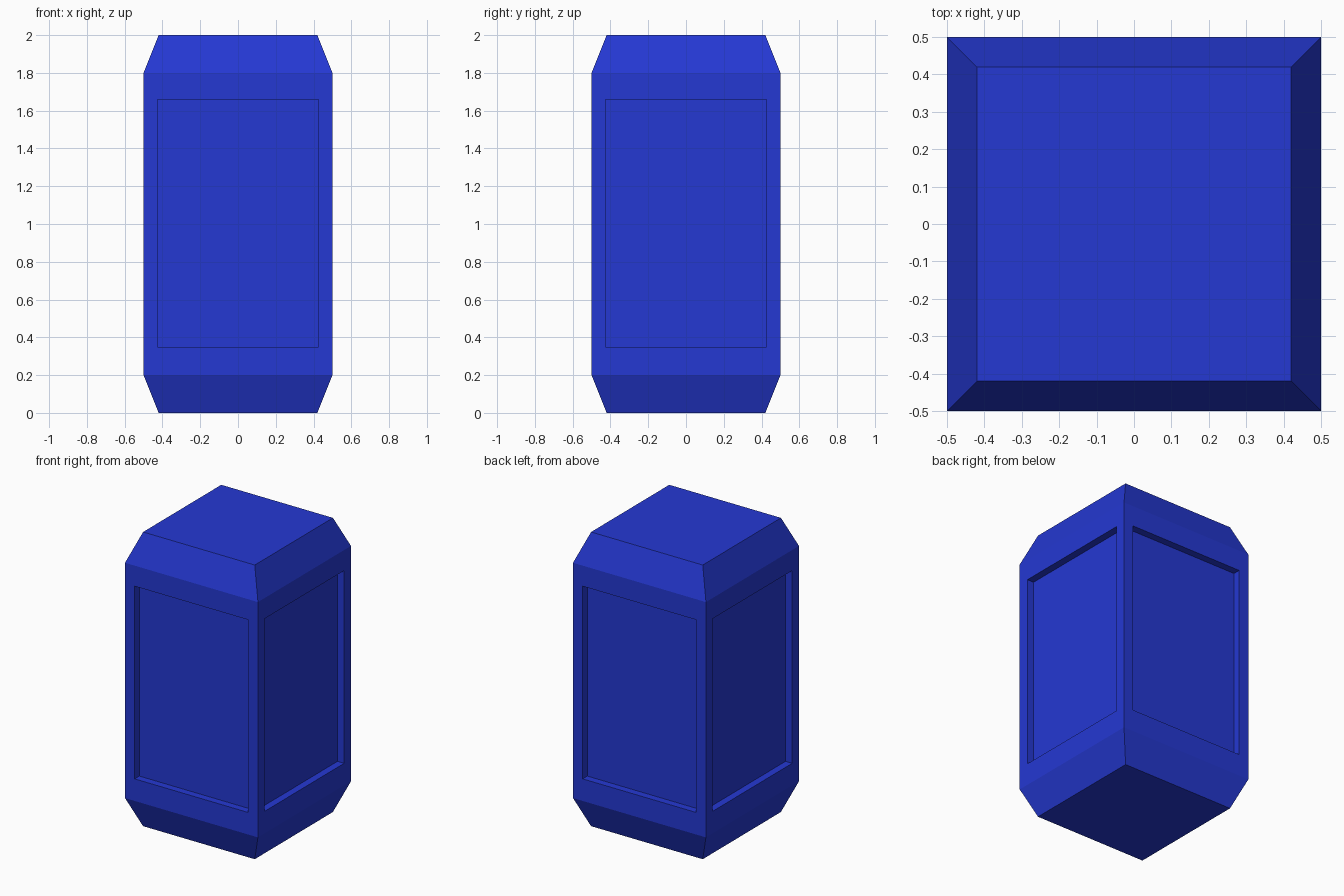
import bpy, bmesh

if "Cube" in bpy.data.objects:
    bpy.data.objects.remove(bpy.data.objects["Cube"])

# Single blue colour
blue = bpy.data.materials.new("blue")
blue.diffuse_color = (0.018, 0.04, 0.65, 1.0)
blue.use_nodes = True
blue.node_tree.nodes["Principled BSDF"].inputs["Base Color"].default_value = blue.diffuse_color

HALF, CAP, BEVEL, HEIGHT = 0.5, 0.42, 0.2, 2.0
PANEL_W, PANEL_LOW, PANEL_HIGH, DEPTH = 0.427, 0.35, 1.66, 0.05

bm = bmesh.new()


def ring(half, z):
    corners = ((-1, -1), (1, -1), (1, 1), (-1, 1))
    return [bm.verts.new((x * half, y * half, z)) for x, y in corners]


def bridge(a, b):
    n = len(a)
    return [bm.faces.new((a[i], a[(i + 1) % n], b[(i + 1) % n], b[i])) for i in range(n)]


# Square column with tapered ends
rings = [ring(CAP, 0), ring(HALF, BEVEL), ring(HALF, HEIGHT - BEVEL), ring(CAP, HEIGHT)]
bm.faces.new(rings[0][::-1])
bm.faces.new(rings[-1])
bridge(rings[0], rings[1])
sides = bridge(rings[1], rings[2])
bridge(rings[2], rings[3])

# Recessed panel in each side
for side in sides:
    outer = list(side.verts)
    normal = side.normal.copy() if side.normal.length else None
    side.normal_update()
    normal = side.normal.copy()
    bm.faces.remove(side)
    rim = []
    for v in outer:
        co = v.co.copy()
        across = co - normal * co.dot(normal)
        across.z = 0
        p = normal * HALF + across * (PANEL_W / HALF)
        p.z = PANEL_LOW if co.z < HEIGHT / 2 else PANEL_HIGH
        rim.append(bm.verts.new(p))
    floor = [bm.verts.new(v.co - normal * DEPTH) for v in rim]
    bridge(outer, rim)
    bridge(rim, floor)
    bm.faces.new(floor)

bmesh.ops.recalc_face_normals(bm, faces=bm.faces)
mesh = bpy.data.meshes.new("panelled_block")
bm.to_mesh(mesh)
bm.free()
mesh.materials.append(blue)
block = bpy.data.objects.new("panelled_block", mesh)
bpy.context.collection.objects.link(block)
